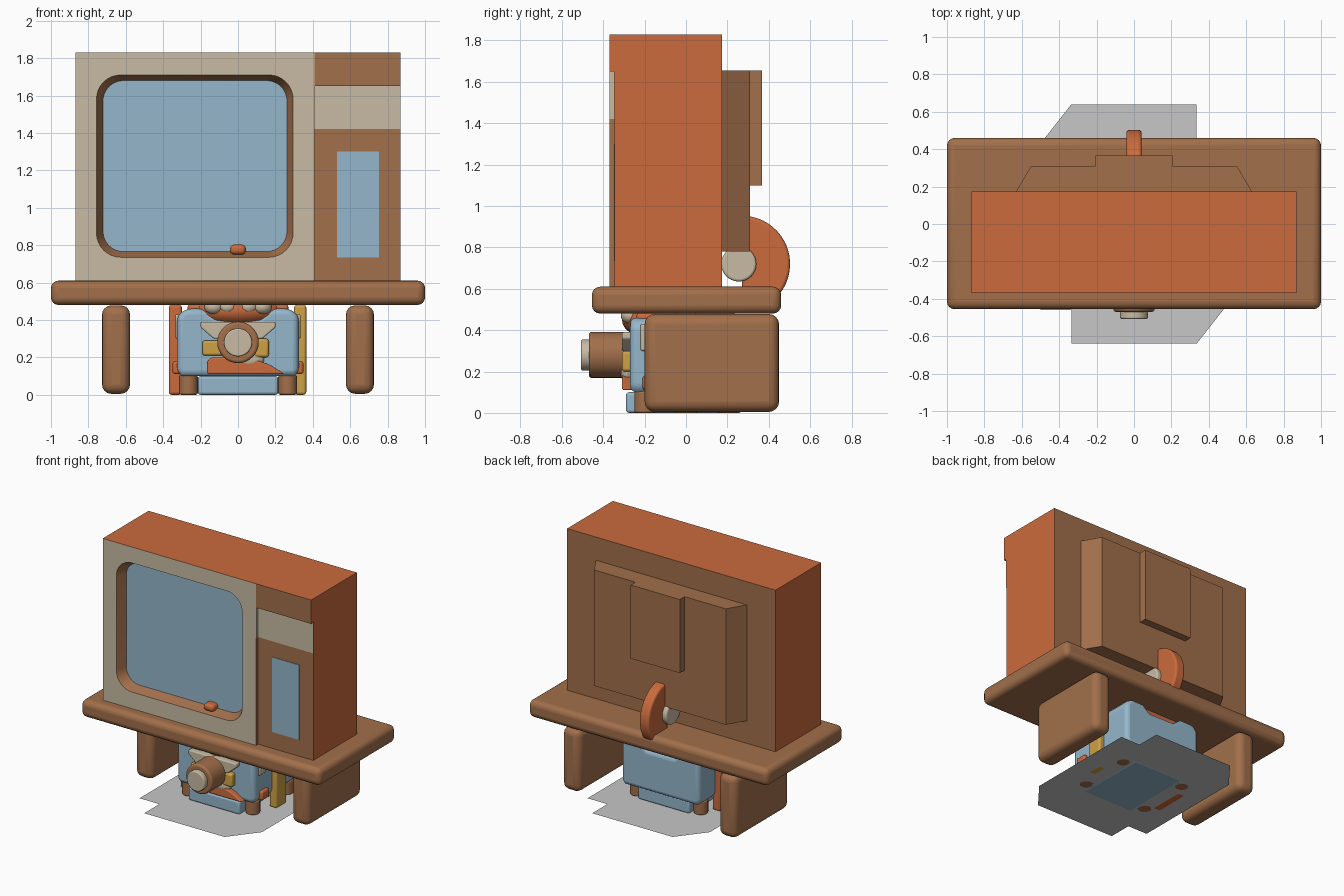
import bpy, bmesh, math
from mathutils import Vector

if "Cube" in bpy.data.objects:
    bpy.data.objects.remove(bpy.data.objects["Cube"])


def mat(name, rgb):
    m = bpy.data.materials.new(name)
    m.diffuse_color = (*rgb, 1)
    m.use_nodes = True
    m.node_tree.nodes["Principled BSDF"].inputs["Base Color"].default_value = m.diffuse_color
    return m


ORANGE = mat("orange", (0.59, 0.145, 0.045))
BROWN = mat("brown", (0.36, 0.16, 0.07))
BEIGE = mat("beige", (0.58, 0.50, 0.37))
BLUE = mat("pale blue", (0.30, 0.47, 0.60))
YELLOW = mat("mustard", (0.62, 0.36, 0.06))
GREY = mat("grey", (0.57, 0.57, 0.57))


def finish(name, bm, mats, bevel=0, rule=None, recalc=True):
    if recalc:
        bmesh.ops.recalc_face_normals(bm, faces=bm.faces)
    if rule:
        bm.normal_update()
        for f in bm.faces:
            f.material_index = rule(f)
    me = bpy.data.meshes.new(name)
    bm.to_mesh(me)
    bm.free()
    for m in mats:
        me.materials.append(m)
    ob = bpy.data.objects.new(name, me)
    bpy.context.collection.objects.link(ob)
    if bevel:
        b = ob.modifiers.new("round", "BEVEL")
        b.width, b.segments, b.limit_method = bevel, 4, "ANGLE"
        b.angle_limit = math.radians(40)
    bpy.ops.object.select_all(action="DESELECT")
    ob.select_set(True)
    bpy.context.view_layer.objects.active = ob
    bpy.ops.object.shade_smooth_by_angle(angle=math.radians(35))
    return ob


def box_bm(x, y, z):
    bm = bmesh.new()
    bmesh.ops.create_cube(bm, size=1)
    for v in bm.verts:
        v.co = [(a + b) / 2 + c * (b - a) for (a, b), c in zip((x, y, z), v.co)]
    return bm


def box(name, x, y, z, m, bevel=0):
    return finish(name, box_bm(x, y, z), [m], bevel)


def prism(name, pts, axis, lo, hi, m, bevel=0):
    """Extrude a 2D outline along x, y or z."""
    put = {"x": lambda a, b, t: (t, a, b), "y": lambda a, b, t: (a, t, b),
           "z": lambda a, b, t: (a, b, t)}[axis]
    bm = bmesh.new()
    f = bm.faces.new([bm.verts.new(put(a, b, lo)) for a, b in pts])
    r = bmesh.ops.extrude_face_region(bm, geom=[f])
    step = Vector(put(0, 0, hi - lo))
    bmesh.ops.translate(bm, vec=step, verts=[v for v in r["geom"] if isinstance(v, bmesh.types.BMVert)])
    return finish(name, bm, [m], bevel)


def arc(ca, cb, r, a0=0, a1=360, n=32):
    full = a1 - a0 == 360
    return [(ca + r * math.cos(math.radians(a0 + (a1 - a0) * i / (n if full else n - 1))),
             cb + r * math.sin(math.radians(a0 + (a1 - a0) * i / (n if full else n - 1))))
            for i in range(n)]


def ball(name, c, r, m):
    bm = bmesh.new()
    bmesh.ops.create_uvsphere(bm, u_segments=20, v_segments=12, radius=1)
    for v in bm.verts:
        v.co = [p + q * s for p, q, s in zip(c, v.co, r)]
    return finish(name, bm, [m])


# Table top and slab legs
box("table_top", (-1, 1), (-.455, .46), (.48, .61), BROWN, .04)
for s, n in ((-1, "left"), (1, "right")):
    box(n + "_table_leg", sorted((s * .577, s * .727)), (-.2, .45), (.005, .478), BROWN, .05)

# Cabinet: orange shell, brown front and back
shell = lambda f: 1 if abs(f.normal.y) > .5 else 0
bm = box_bm((-.87, .41), (-.37, .175), (.61, 1.83))
bm.normal_update()
bmesh.ops.delete(bm, geom=[f for f in bm.faces if f.normal.y < -.5], context="FACES")
finish("cabinet_left", bm, [ORANGE, BROWN], recalc=False,
       rule=lambda f: 1 if abs(f.normal.y) > .5 or f.normal.x > .5 else 0)
finish("cabinet_right", box_bm((.41, .87), (-.345, .175), (.61, 1.65)), [ORANGE, BROWN], rule=shell)
finish("cabinet_upper_right", box_bm((.41, .87), (-.37, .175), (1.65, 1.83)), [ORANGE, BROWN], rule=shell)

# Control panel plates
box("control_band", (.41, .869), (-.349, -.345), (1.42, 1.65), BEIGE)
box("band_side", (.409, .413), (-.369, -.345), (1.42, 1.65), BEIGE)
box("control_window", (.53, .755), (-.349, -.345), (.735, 1.30), BLUE)


# Front frame with rounded opening, sloped rim and screen
def rounded(x0, x1, z0, z1, r, y):
    pts = []
    for cx, cz, a in ((x1 - r, z1 - r, 0), (x0 + r, z1 - r, 90), (x0 + r, z0 + r, 180), (x1 - r, z0 + r, 270)):
        pts += [(px, y, pz) for px, pz in arc(cx, cz, r, a, a + 90, 9)]
    return pts


bm = bmesh.new()
rim = [bm.verts.new(p) for p in rounded(-.757, .295, .735, 1.71, .13, -.37)]
deep = [bm.verts.new(p) for p in rounded(-.722, .262, .765, 1.68, .11, -.30)]
corner = [bm.verts.new((x, -.37, z)) for x, z in ((.41, 1.83), (-.87, 1.83), (-.87, .61), (.41, .61))]
for i in range(36):
    j, k = (i + 1) % 36, i // 9
    if i % 9 < 8:
        bm.faces.new((corner[k], rim[j], rim[i])).material_index = 0
    else:
        bm.faces.new((corner[k], corner[(k + 1) % 4], rim[j], rim[i])).material_index = 0
    bm.faces.new((rim[i], rim[j], deep[j], deep[i])).material_index = 1
bm.faces.new(deep).material_index = 2
bmesh.ops.recalc_face_normals(bm, faces=bm.faces)
bm.normal_update()
if sum(f.normal.y * f.calc_area() for f in bm.faces) > 0:
    bmesh.ops.reverse_faces(bm, faces=bm.faces)
finish("screen_frame", bm, [BEIGE, BROWN, BLUE], recalc=False)

# Back housing
prism("back_housing", [(-.63, .175), (.63, .175), (.55, .31), (-.55, .31)], "z", .78, 1.655, BROWN)
box("back_hump", (-.205, .205), (.30, .367), (1.10, 1.655), BROWN)

# Fin and hub behind, nub in front
prism("rear_fin", arc(.27, .72, .233, -90, 90, 28), "x", -.04, .04, ORANGE, .015)
prism("fin_hub", arc(.255, .72, .085), "x", -.075, .075, BEIGE, .012)
box("front_nub", (-.042, .042), (-.36, -.28), (.75, .803), ORANGE, .022)

# Floor plate, the same outline turned half round
half = [(.335, -.64), (.5, -.43), (.5, .46), (.335, .46), (.335, .64)]
bm = bmesh.new()
bm.faces.new([bm.verts.new((x, y, .002)) for x, y in half + [(-x, -y) for x, y in half]])
finish("floor_plate", bm, [GREY])

# Small figure under the table: blue body with two raised shoulders
outline = [(-.325, .12), (-.30, .10), (.30, .10), (.325, .12), (.325, .42), (.28, .46), (.17, .46),
           (.11, .41), (-.11, .41), (-.17, .46), (-.28, .46), (-.325, .42)]
prism("body", outline, "y", -.27, .31, BLUE, .03)
box("base_block", (-.215, .215), (-.29, .27), (0, .10), BLUE, .015)
box("upper_core", (-.27, .27), (-.24, .24), (.38, .485), ORANGE, .02)
ball("dome", (0, -.17, .45), (.25, .14, .09), ORANGE)
for x in (-.13, -.055, .055, .13):
    ball("dome_spot", (x, -.27, .47), (.05, .045, .04), BEIGE)

# Side panels
box("left_panel", (-.37, -.30), (-.16, .12), (0, .48), ORANGE, .015)
box("right_panel", (.30, .365), (-.06, .06), (0, .48), YELLOW, .015)
for s in (-1, 1):
    box("cheek_plate", sorted((s * .29, s * .335)), (-.22, -.14), (.30, .43), BEIGE, .01)
    box("side_clip", sorted((s * .29, s * .35)), (-.21, -.12), (.11, .18), ORANGE, .015)
    for y in (-.2, .2):
        prism("foot", arc(s * .265, y, .05, n=20), "z", 0, .105, BROWN, .01)

# Face: visor plate, side tabs, chin and barrel
prism("visor", [(-.2, .39), (-.2, .36), (-.13, .30), (.13, .30), (.2, .36), (.2, .39)], "y", -.31, -.26, BEIGE, .008)
box("left_tab", (-.19, -.08), (-.30, -.26), (.21, .29), YELLOW, .012)
box("right_tab", (.08, .165), (-.31, -.26), (.20, .30), YELLOW, .015)
prism("chin", [(-.165, .11), (.25, .11), (.17, .16), (.06, .2), (-.14, .2), (-.165, .18)], "y", -.31, -.26, ORANGE, .01)
ball("chin_pad", (.06, -.28, .19), (.08, .035, .05), BEIGE)
prism("barrel", arc(0, .28, .111), "y", -.47, -.24, BROWN, .015)
prism("barrel_lens", arc(0, .28, .075), "y", -.507, -.46, BEIGE, .008)
